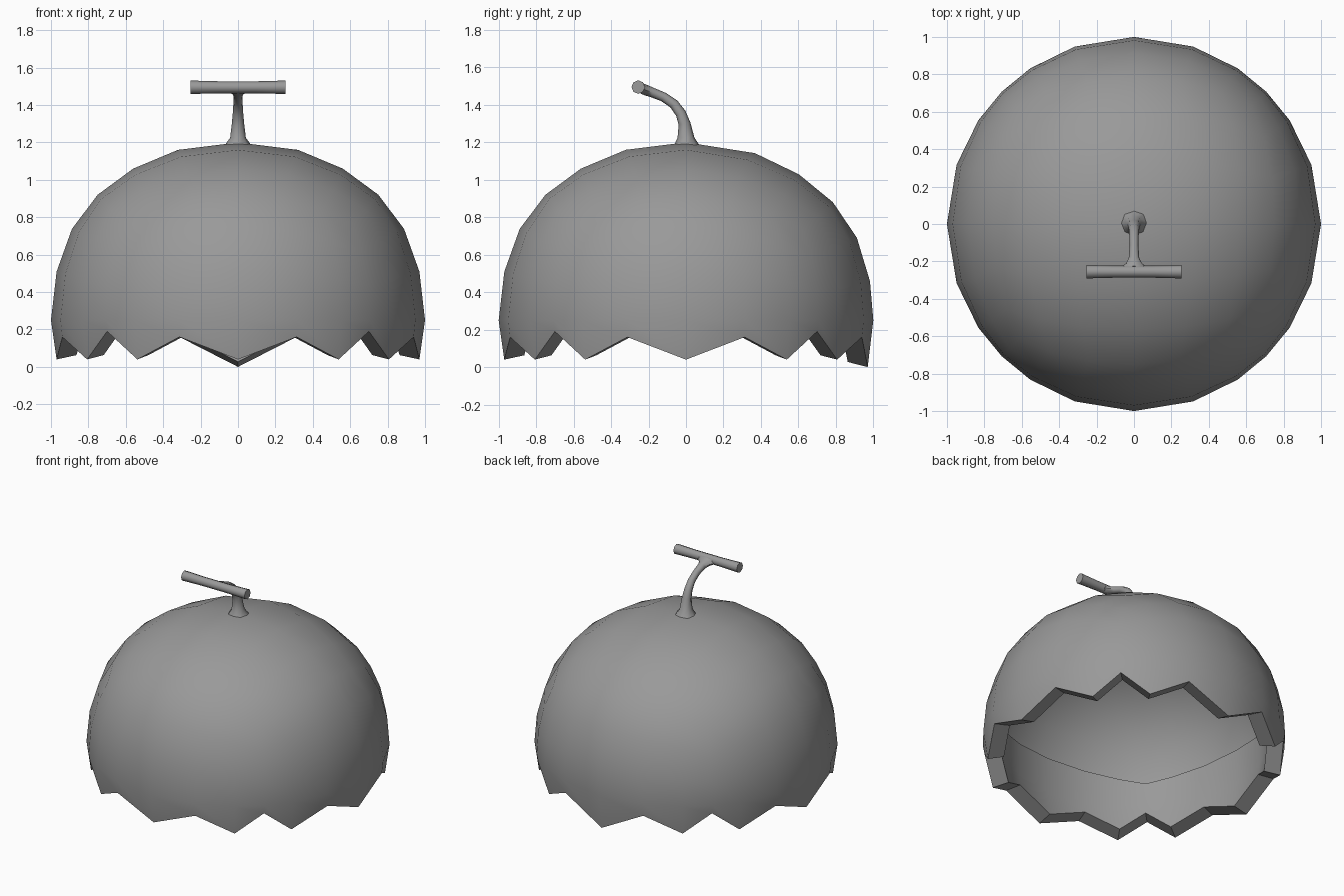
import bpy, bmesh, math
from mathutils import Vector

if "Cube" in bpy.data.objects:
    bpy.data.objects.remove(bpy.data.objects["Cube"])

CZ = 0.25  # height of the widest ring

grey = bpy.data.materials.new("dark_grey")
grey.diffuse_color = (0.32, 0.32, 0.32, 1)
grey.use_nodes = True
grey.node_tree.nodes["Principled BSDF"].inputs["Base Color"].default_value = grey.diffuse_color


def finish(name, bm, angle):
    bmesh.ops.recalc_face_normals(bm, faces=bm.faces[:])
    me = bpy.data.meshes.new(name)
    bm.to_mesh(me)
    bm.free()
    me.materials.append(grey)
    ob = bpy.data.objects.new(name, me)
    bpy.context.collection.objects.link(ob)
    bpy.ops.object.select_all(action='DESELECT')
    ob.select_set(True)
    bpy.context.view_layer.objects.active = ob
    bpy.ops.object.shade_smooth_by_angle(angle=math.radians(angle))
    return ob


# dome shape: grid elevation -> real elevation, radius (flattened at the top)
PROFILE = [(0, 0, 1.0), (18.43, 15.0, 1.004), (33.69, 28.8, 1.013), (45, 41.8, 1.006),
           (56.31, 55.3, 0.985), (71.57, 70.6, 0.965), (90, 90, 0.95)]


def dome_point(d):
    az = math.atan2(d.y, d.x)
    e = math.degrees(math.asin(min(1, d.z)))
    for (a, ea, ra), (b, eb, rb) in zip(PROFILE, PROFILE[1:]):
        if e <= b + 1e-3:
            t = (e - a) / (b - a)
            el, r = ea + (eb - ea) * t, ra + (rb - ra) * t
            break
    # rows sag a little at the back
    el -= 3 * max(0, math.sin(az)) * min(1, e / 18, (90 - e) / 18)
    el = math.radians(el)
    return Vector((math.cos(az) * math.cos(el), math.sin(az) * math.cos(el), math.sin(el))) * r


# cube-sphere dome with a thick zigzag rim, lined on the lowest row
src = bmesh.new()
bmesh.ops.create_cube(src, size=2)
bmesh.ops.subdivide_edges(src, edges=src.edges[:], cuts=5, use_grid_fill=True)
bmesh.ops.delete(src, geom=[v for v in src.verts if v.co.z < -0.01], context='VERTS')

bm = bmesh.new()
centre = Vector((0, 0, CZ))


def key(v):
    return tuple(round(c * 3) for c in v.co)


outer = {key(v): bm.verts.new(centre + dome_point(v.co.normalized())) for v in src.verts}
for f in src.faces:
    bm.faces.new([outer[key(v)] for v in f.verts])
src.free()

ring = sorted([k for k in outer if k[2] == 0], key=lambda k: math.atan2(k[1], k[0]))
columns = []
for k in ring:
    d = Vector((k[0], k[1], 0)).normalized()
    if (k[0] + k[1]) % 2:                       # tooth tip
        r, z = 0.97, (0.0 if k[:2] == (0, 3) else 0.04)
    else:                                       # notch
        r, z = 0.99, (0.19 if abs(k[0]) == abs(k[1]) else 0.16)
    off = d * r + Vector((0, 0, z - CZ))
    above = outer[(k[0], k[1], 1)].co - centre
    columns.append([outer[k], bm.verts.new(centre + off),
                    bm.verts.new(centre + off * 0.89),
                    bm.verts.new(centre + d * 0.89),
                    bm.verts.new(centre + Vector((above.x * 0.91, above.y * 0.91, above.z * 0.95)))])
for a, b in zip(columns, columns[1:] + columns[:1]):
    for i in range(4):
        bm.faces.new((a[i], b[i], b[i + 1], a[i + 1]))
bmesh.ops.recalc_face_normals(bm, faces=bm.faces[:])
dome = finish("shell_dome", bm, 30)
if max(dome.data.polygons, key=lambda p: p.center.z).normal.z < 0:
    dome.data.flip_normals()


# tube of eight-sided rings: (centre, side axis, other axis, side radius, other radius)
def tube(name, rings, sides=8):
    bm = bmesh.new()
    loops = []
    for c, u, w, ru, rw in rings:
        loops.append([bm.verts.new(Vector(c)
                      + Vector(u) * ru * math.cos(math.tau * i / sides)
                      + Vector(w) * rw * math.sin(math.tau * i / sides))
                      for i in range(sides)])
    for a, b in zip(loops, loops[1:]):
        for i in range(sides):
            j = (i + 1) % sides
            bm.faces.new((a[i], a[j], b[j], b[i]))
    bm.faces.new(loops[0])
    bm.faces.new(loops[-1])
    return finish(name, bm, 50)


# curved stem: y, z, lean angle, width radius, depth radius
path = [(0.005, 1.18, 0, 0.075, 0.07), (0.0, 1.225, 0, 0.042, 0.045),
        (-0.008, 1.30, 12, 0.033, 0.032), (-0.028, 1.355, 28, 0.028, 0.028),
        (-0.065, 1.405, 45, 0.025, 0.026), (-0.12, 1.442, 60, 0.024, 0.025),
        (-0.18, 1.466, 68, 0.028, 0.026), (-0.21, 1.477, 70, 0.042, 0.028),
        (-0.235, 1.487, 70, 0.075, 0.028)]
stem = []
for y, z, lean, rx, rd in path:
    t = math.radians(lean)
    stem.append(((0, y, z), (1, 0, 0), (0, math.cos(t), math.sin(t)), rx, rd))
tube("stem", stem)

# crossbar at the stem tip
bar = [((x, -0.255, 1.495), (0, 1, 0), (0, 0, 1), r, r)
       for x, r in ((-0.255, 0.036), (-0.1, 0.032), (0.1, 0.032), (0.255, 0.036))]
tube("stem_crossbar", bar)
